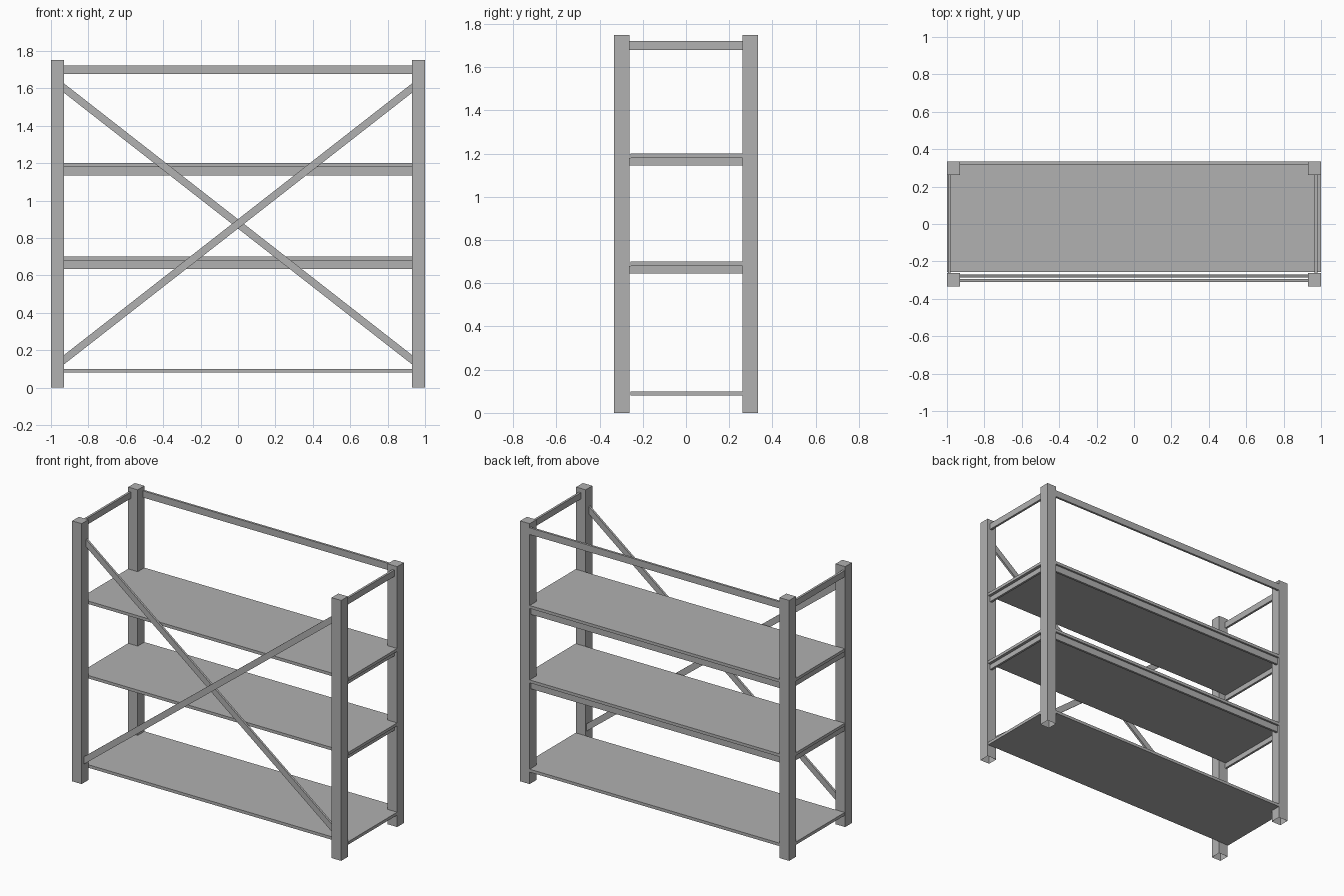
import bpy, bmesh
from mathutils import Vector

if "Cube" in bpy.data.objects:
    bpy.data.objects.remove(bpy.data.objects["Cube"])

W, D, H, P = 1.0, 0.333, 1.75, 0.071   # half width, half depth, height, post size

grey = bpy.data.materials.new("dark_grey")
grey.diffuse_color = (0.44, 0.44, 0.44, 1)
grey.use_nodes = True
grey.node_tree.nodes["Principled BSDF"].inputs["Base Color"].default_value = grey.diffuse_color


def prism(name, points, direction):
    """Extrude a flat outline of 3D points along a direction."""
    bm = bmesh.new()
    face = bm.faces.new([bm.verts.new(p) for p in points])
    new = bmesh.ops.extrude_face_region(bm, geom=[face], use_keep_orig=True)
    verts = [g for g in new["geom"] if isinstance(g, bmesh.types.BMVert)]
    bmesh.ops.translate(bm, vec=Vector(direction), verts=verts)
    bmesh.ops.recalc_face_normals(bm, faces=bm.faces)
    mesh = bpy.data.meshes.new(name)
    bm.to_mesh(mesh)
    bm.free()
    mesh.materials.append(grey)
    obj = bpy.data.objects.new(name, mesh)
    bpy.context.collection.objects.link(obj)
    return obj


def box(name, x0, x1, y0, y1, z0, z1):
    return prism(name, [(x0, y0, z0), (x1, y0, z0), (x1, y1, z0), (x0, y1, z0)],
                 (0, 0, z1 - z0))


def open_bottom(obj):
    """Remove the floor face of a hollow post."""
    bm = bmesh.new()
    bm.from_mesh(obj.data)
    floor = [f for f in bm.faces if all(v.co.z < 0.001 for v in f.verts)]
    bmesh.ops.delete(bm, geom=floor, context='FACES_ONLY')
    bm.to_mesh(obj.data)
    bm.free()


# corner posts
for sx, side in ((-1, "left"), (1, "right")):
    for sy, end in ((-1, "front"), (1, "back")):
        xs = sorted((sx * W, sx * (W - P)))
        ys = sorted((sy * D, sy * (D - P)))
        open_bottom(box(f"{end}_{side}_post", *xs, *ys, 0, H))

# shelves, notched around the back posts
xi, yi, yf = W - P, D - P, -0.257
for name, top in (("bottom", 0.10), ("middle", 0.70), ("upper", 1.20)):
    z = top - 0.02
    outline = [(-W, yf), (W, yf), (W, yi), (xi, yi), (xi, D), (-xi, D), (-xi, yi), (-W, yi)]
    prism(f"{name}_shelf", [(x, y, z) for x, y in outline], (0, 0, 0.02))

# back and end rails: two under shelves, one near the post tops
for name, z1, yb, end_h in (("middle", 0.68, 0.32, 0.035), ("upper", 1.18, 0.32, 0.035),
                            ("top", 1.722, D, 0.043)):
    box(f"{name}_back_rail", -xi, xi, yb - 0.015, yb, z1 - 0.045, z1)
    box(f"{name}_left_rail", -0.995, -0.98, -yi, yi, z1 - end_h, z1)
    box(f"{name}_right_rail", 0.965, 0.98, -yi, yi, z1 - end_h, z1)

# crossed front braces, cut flush with the posts
for name, s, y in (("rising_brace", 1, -0.31), ("falling_brace", -1, -0.285)):
    lo, hi, t = 0.125, 1.575, 0.05
    prism(name, [(-s * xi, y, lo), (s * xi, y, hi), (s * xi, y, hi + t), (-s * xi, y, lo + t)],
          (0, 0.015, 0))
